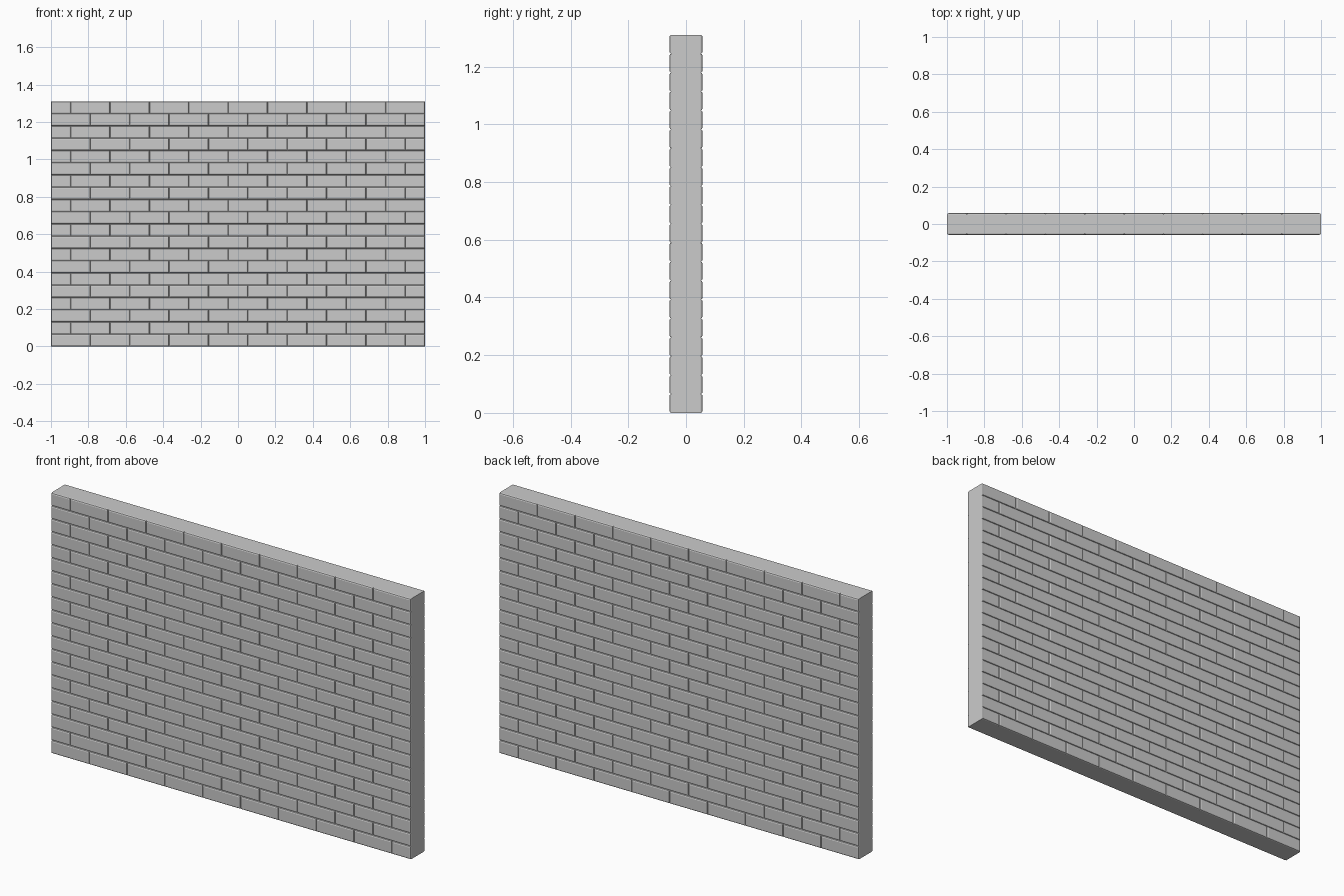
import bpy, bmesh
from mathutils import Matrix, Vector

if "Cube" in bpy.data.objects:
    bpy.data.objects.remove(bpy.data.objects["Cube"])

LENGTH, DEPTH, HEIGHT = 2.0, 0.115, 1.31
COURSES = 20
BRICK_H = HEIGHT / COURSES
BRICK_L = LENGTH / 9.5          # nine and a half bricks per course
BEVEL = 0.007

bm = bmesh.new()


def brick(x0, x1, z0):
    """One brick running through the full thickness of the wall."""
    size = Vector((x1 - x0, DEPTH, BRICK_H))
    centre = Vector(((x0 + x1) / 2, 0, z0 + BRICK_H / 2))
    bmesh.ops.create_cube(bm, size=1, matrix=Matrix.LocRotScale(centre, None, size))


# Running bond: the half brick alternates between the right and left end
for row in range(COURSES):
    lengths = [BRICK_L] * 9
    lengths.insert(0 if row % 2 else 9, BRICK_L / 2)
    x = -LENGTH / 2
    for length in lengths:
        brick(x, x + length, row * BRICK_H)
        x += length

# Bevel the rims of the front and back faces, forming the joint grooves
rims = [e for e in bm.edges if e.verts[0].co.y * e.verts[1].co.y > 0]
bmesh.ops.bevel(bm, geom=rims, offset=BEVEL, offset_type='OFFSET',
                segments=2, profile=0.5, affect='EDGES')

mesh = bpy.data.meshes.new("brick_wall")
bm.to_mesh(mesh)
bm.free()
wall = bpy.data.objects.new("brick_wall", mesh)
bpy.context.collection.objects.link(wall)
